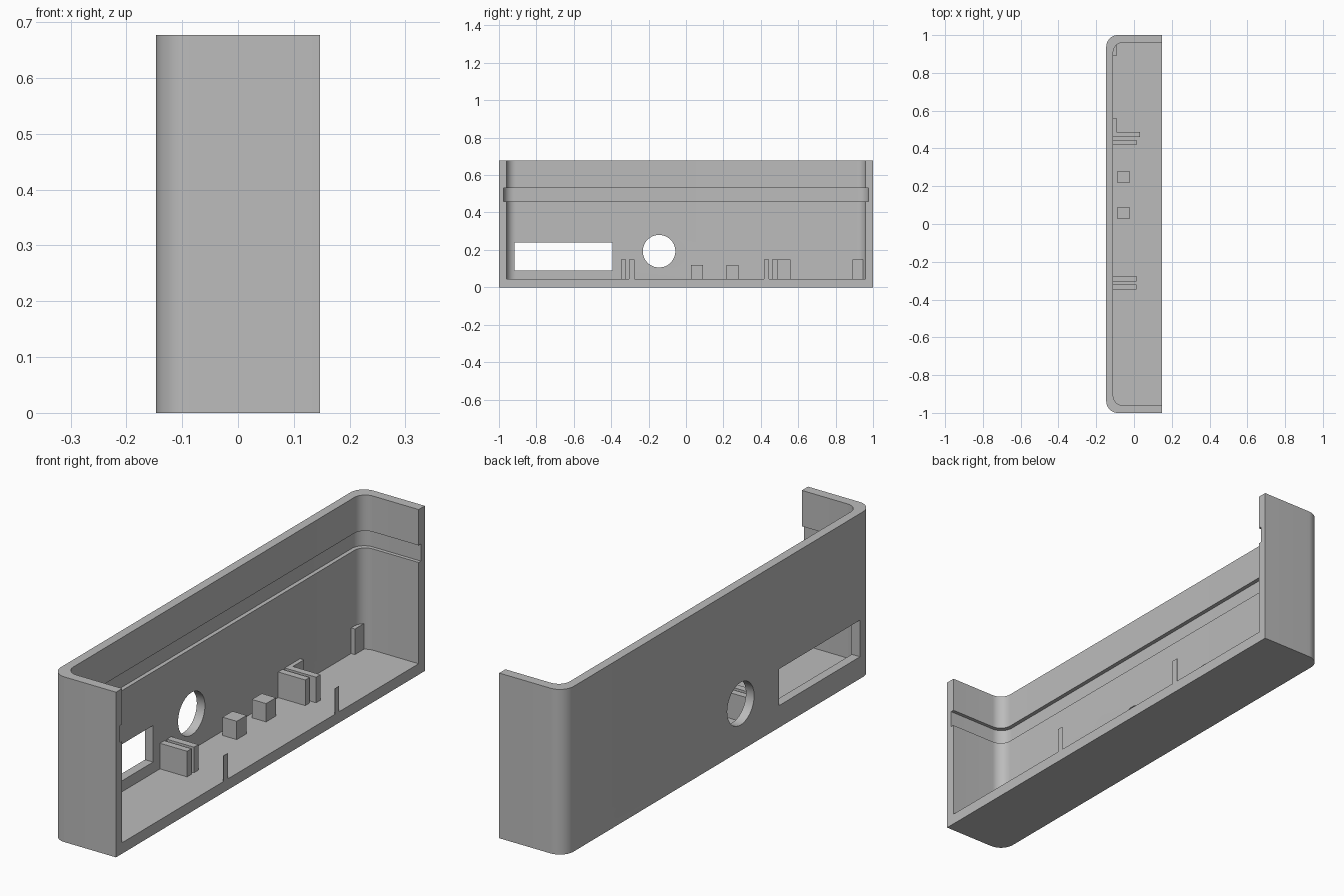
import bpy, bmesh, math

if "Cube" in bpy.data.objects:
    bpy.data.objects.remove(bpy.data.objects["Cube"], do_unlink=True)

GREY = (0.5, 0.5, 0.5, 1)
mat = bpy.data.materials.new("plain grey plastic")
mat.use_nodes = True
mat.diffuse_color = GREY
mat.node_tree.nodes["Principled BSDF"].inputs["Base Color"].default_value = GREY

HALF_X, HEIGHT, FLOOR, WALL_X = 0.147, 0.677, 0.045, -0.11


def prism(name, outline, z0, z1):
    """Extrude an xy outline between two heights."""
    bm = bmesh.new()
    face = bm.faces.new([bm.verts.new((x, y, z0)) for x, y in outline])
    out = bmesh.ops.extrude_face_region(bm, geom=[face])
    verts = [v for v in out["geom"] if isinstance(v, bmesh.types.BMVert)]
    bmesh.ops.translate(bm, verts=verts, vec=(0, 0, z1 - z0))
    bmesh.ops.recalc_face_normals(bm, faces=bm.faces)
    mesh = bpy.data.meshes.new(name)
    bm.to_mesh(mesh)
    bm.free()
    mesh.materials.append(mat)
    obj = bpy.data.objects.new(name, mesh)
    bpy.context.collection.objects.link(obj)
    return obj


def box(name, x0, x1, y0, y1, z0, z1):
    return prism(name, [(x0, y0), (x1, y0), (x1, y1), (x0, y1)], z0, z1)


def rounded(x0, x1, half_y, r, steps=12):
    """Rectangle with both corners on the wall side rounded."""
    arc = [math.pi / 2 * (1 + i / steps) for i in range(steps + 1)]
    upper = [(x0 + r + r * math.cos(a), half_y - r + r * math.sin(a)) for a in arc]
    lower = [(x, -y) for x, y in reversed(upper)]
    return [(x1, half_y)] + upper + lower + [(x1, -half_y)]


# Case: rounded block, hollowed from the open side
case = prism("case", rounded(-HALF_X, HALF_X, 1, 0.062), 0, HEIGHT)
cutters = [
    prism("cavity_cutter", rounded(WALL_X, 0.3, 0.96, 0.05), FLOOR, 1),
    prism("groove_cutter", rounded(-0.127, 0.3, 0.975, 0.055), 0.46, 0.53),
    box("window_cutter", -0.3, 0, -0.917, -0.393, 0.09, 0.24),
]
# Round hole through the long wall
bpy.ops.mesh.primitive_cylinder_add(vertices=64, radius=0.087, depth=0.3,
                                    location=(-0.147, -0.144, 0.193),
                                    rotation=(0, math.pi / 2, 0))
cutters.append(bpy.context.object)

for cutter in cutters:
    cutter.hide_render = True
    mod = case.modifiers.new(cutter.name, "BOOLEAN")
    mod.operation, mod.solver, mod.object = "DIFFERENCE", "EXACT", cutter
bpy.context.view_layer.update()
graph = bpy.context.evaluated_depsgraph_get()
cut_mesh = bpy.data.meshes.new_from_object(case.evaluated_get(graph))
case.modifiers.clear()
case.data = cut_mesh
case.data.materials.clear()
case.data.materials.append(mat)
for cutter in cutters:
    bpy.data.objects.remove(cutter, do_unlink=True)

bpy.ops.object.select_all(action="DESELECT")
case.select_set(True)
bpy.context.view_layer.objects.active = case
bpy.ops.object.shade_smooth_by_angle(angle=math.radians(30))

# Board holder ribs standing against the wall
BACK, RIB_TOP = WALL_X - 0.005, 0.15
for name, x1, y0, y1 in [
    ("front_rib_outer", 0.013, -0.348, -0.32),
    ("front_rib_inner", 0.013, -0.304, -0.276),
    ("rear_rib_inner", 0.013, 0.417, 0.445),
    ("rear_rib_outer", 0.032, 0.46, 0.488),
    ("rear_rib_flange", -0.093, 0.48, 0.56),
    ("corner_tab", -0.093, 0.89, 0.948),
]:
    box(name, BACK, x1, y0, y1, FLOOR - 0.005, RIB_TOP)

# Square support posts
for name, y in (("front_post", 0.058), ("rear_post", 0.248)):
    box(name, -0.088, -0.024, y - 0.032, y + 0.032, FLOOR - 0.005, 0.12)

# Thin tabs on the open edge of the floor
for name, y in (("front_edge_tab", -0.29), ("rear_edge_tab", 0.431)):
    box(name, HALF_X - 0.002, HALF_X, y - 0.014, y + 0.014, FLOOR, RIB_TOP)
